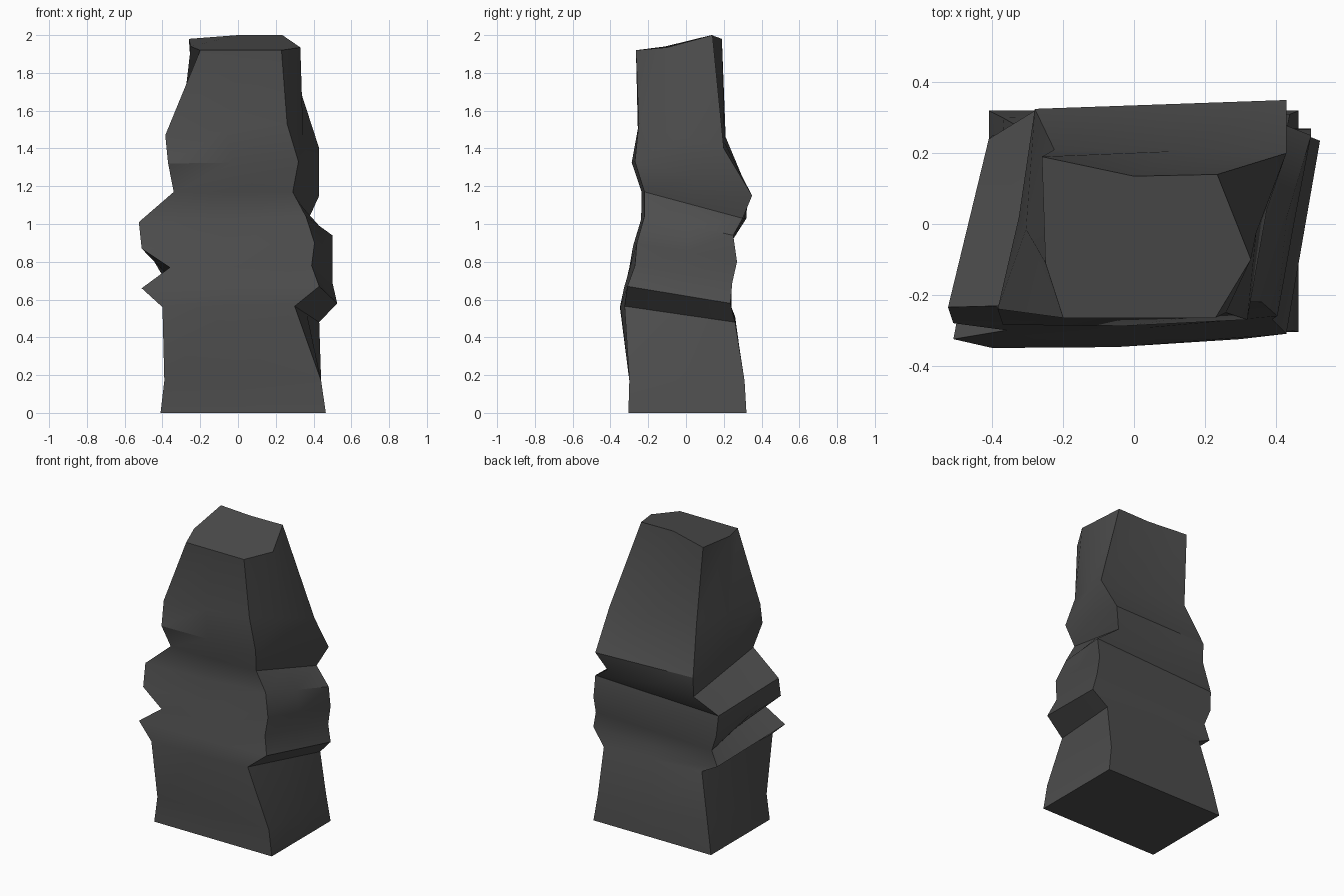
import bpy, bmesh, math
from mathutils import Vector

if "Cube" in bpy.data.objects:
    bpy.data.objects.remove(bpy.data.objects["Cube"])

# Dark stone colour
stone = bpy.data.materials.new("dark_stone")
stone.diffuse_color = (0.075, 0.075, 0.075, 1)
stone.use_nodes = True
stone.node_tree.nodes["Principled BSDF"].inputs["Base Color"].default_value = stone.diffuse_color

# Rock layers: front-left, front-right, back-right, back-left corner of each
layers = [
    [(-.41, -.305, 0), (.465, -.305, 0), (.465, .32, 0), (-.41, .32, 0)],
    [(-.39, -.30, .17), (.44, -.30, .17), (.44, .31, .17), (-.37, .30, .20)],
    [(-.40, -.35, .56), (.30, -.325, .565), (.43, .26, .48), (-.30, .26, .51)],
    [(-.51, -.325, .66), (.43, -.31, .67), (.525, .235, .58), (-.40, .24, .56)],
    [(-.36, -.30, .77), (.39, -.27, .78), (.50, .245, .69), (-.36, .24, .66)],
    [(-.51, -.28, .87), (.405, -.26, .90), (.50, .27, .80), (-.40, .25, .77)],
    [(-.525, -.235, 1.01), (.36, -.22, 1.04), (.50, .25, .94), (-.41, .24, .905)],
    [(-.34, -.23, 1.17), (.29, -.22, 1.17), (.375, .30, 1.03), (-.28, .32, 1.03)],
    [(-.37, -.285, 1.32), (.32, -.27, 1.33), (.43, .35, 1.15), (-.28, .325, 1.16)],
    [(-.385, -.24, 1.47), (.26, -.25, 1.53), (.43, .20, 1.40), (-.225, .21, 1.46)],
    [(-.20, -.265, 1.92), (.23, -.265, 1.92), (.235, .14, 2.0), (-.26, .19, 1.98)],
]
# Side midpoints that break the outline of the top (side 1 right, 2 back, 3 left)
top_mids = {1: (.33, -.10, 1.935), 2: (0, .135, 2.0), 3: (-.25, -.11, 1.94)}

bm = bmesh.new()
rings = []
for i, corners in enumerate(layers):
    ring = []
    for s in range(4):
        a, b = Vector(corners[s]), Vector(corners[(s + 1) % 4])
        mid = (a + b) / 2
        if i == len(layers) - 1 and s in top_mids:
            mid = Vector(top_mids[s])
        elif s == 0 and 1 < i < 10:
            mid.y -= .01          # slight belly on the front
        ring += [bm.verts.new(a), bm.verts.new(mid)]
    rings.append(ring)

# Skin between layers, then close both ends
for lo, hi in zip(rings, rings[1:]):
    for k in range(8):
        n = (k + 1) % 8
        bm.faces.new((lo[k], lo[n], hi[n], hi[k]))
bm.faces.new(rings[0][::-1])
bm.faces.new(rings[-1])
bmesh.ops.recalc_face_normals(bm, faces=bm.faces)

mesh = bpy.data.meshes.new("rock_pillar")
bm.to_mesh(mesh)
bm.free()
mesh.materials.append(stone)
rock = bpy.data.objects.new("rock_pillar", mesh)
bpy.context.collection.objects.link(rock)
bpy.context.view_layer.objects.active = rock
rock.select_set(True)
bpy.ops.object.shade_smooth_by_angle(angle=math.radians(30))
